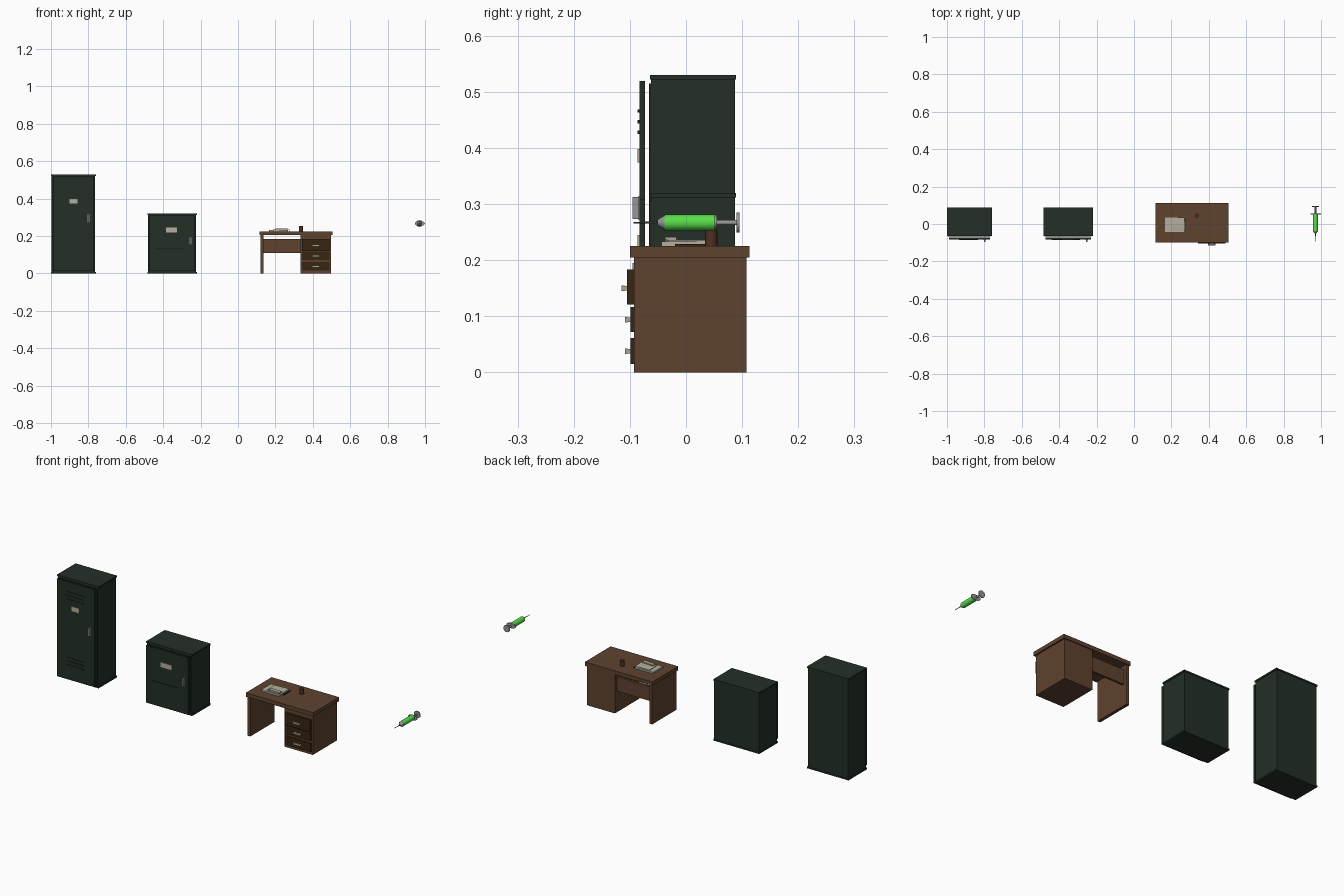
import bpy, math
from mathutils import Matrix

if "Cube" in bpy.data.objects:
    bpy.data.objects.remove(bpy.data.objects["Cube"])


def lin(c):
    c /= 255
    return c / 12.92 if c <= 0.04045 else ((c + 0.055) / 1.055) ** 2.4


def mat(name, r, g, b):
    m = bpy.data.materials.new(name)
    m.diffuse_color = (lin(r), lin(g), lin(b), 1)
    m.use_nodes = True
    m.node_tree.nodes["Principled BSDF"].inputs["Base Color"].default_value = m.diffuse_color
    return m


GREEN = mat("dark green metal", 35, 47, 38)
DARK = mat("dark seam green", 27, 36, 29)
WOOD = mat("brown wood", 95, 66, 47)
DRAWER = mat("dark drawer wood", 56, 37, 18)
BRASS = mat("pale handle metal", 172, 166, 150)
PAPER = mat("paper", 180, 176, 158)
STEEL = mat("steel", 150, 150, 150)
CUP = mat("dark cup brown", 78, 48, 32)
LIQUID = mat("bright green", 88, 222, 74)
NEEDLE = mat("needle grey", 95, 98, 95)


def box(name, x, y, z, material, spin=0):
    """Box from (min, max) ranges, optionally turned about z."""
    bpy.ops.mesh.primitive_cube_add(size=1)
    o = bpy.context.object
    o.name = name
    o.location = [(a + b) / 2 for a, b in (x, y, z)]
    o.data.transform(Matrix.Diagonal([b - a for a, b in (x, y, z)] + [1]))
    o.rotation_euler.z = math.radians(spin)
    o.data.materials.append(material)
    return o


def lathe_y(name, y0, y1, r0, r1, material, sides=24, x=0.97, z=0.267):
    """Cylinder or cone along y."""
    bpy.ops.mesh.primitive_cone_add(vertices=sides, radius1=r0, radius2=r1, depth=y1 - y0,
                                    location=(x, (y0 + y1) / 2, z),
                                    rotation=(-math.pi / 2, 0, 0))
    o = bpy.context.object
    o.name = name
    o.data.materials.append(material)
    bpy.ops.object.shade_smooth_by_angle(angle=math.radians(35))
    return o


def pull_handle(name, x, y, z):
    """Upright door handle: backing plate and grip."""
    box(name + "_plate", (x - 0.007, x + 0.007), (y - 0.002, y), (z - 0.021, z + 0.021), STEEL)
    box(name + "_grip", (x - 0.004, x + 0.004), (y - 0.012, y - 0.002), (z - 0.02, z + 0.02), STEEL)


def cabinet(name, x0, x1, h):
    """Metal cabinet: body, caps, face frame and separate door."""
    box(name + "_body", (x0 + 0.004, x1 - 0.004), (-0.062, 0.087), (0.006, h - 0.006), GREEN)
    box(name + "_top", (x0, x1), (-0.064, 0.089), (h - 0.008, h), GREEN)
    box(name + "_base", (x0, x1), (-0.064, 0.089), (0, 0.008), GREEN)
    box(name + "_face_frame", (x0 + 0.006, x1 - 0.006), (-0.066, -0.06), (0.012, h - 0.015), DARK)
    box(name + "_door", (x0 + 0.012, x1 - 0.01), (-0.083, -0.073), (0.012, h - 0.011), GREEN)


# Tall locker
cabinet("locker", -1.0, -0.76, 0.53)
box("locker_label", (-0.902, -0.858), (-0.086, -0.083), (0.374, 0.398), PAPER)
pull_handle("locker_handle", -0.797, -0.083, 0.293)
for base in (0.085, 0.428):
    for i in range(3):
        z = base + i * 0.019
        box("locker_vent", (-0.935, -0.835), (-0.086, -0.083), (z - 0.003, z + 0.003), GREEN)

# Low cabinet
cabinet("cabinet", -0.485, -0.22, 0.32)
box("cabinet_label", (-0.386, -0.325), (-0.086, -0.083), (0.22, 0.245), PAPER)
pull_handle("cabinet_handle", -0.253, -0.083, 0.175)
box("cabinet_seam", (-0.44, -0.29), (-0.085, -0.083), (0.132, 0.136), DARK)

# Desk
box("desk_top", (0.115, 0.505), (-0.1, 0.113), (0.205, 0.225), WOOD)
box("desk_side_panel", (0.12, 0.136), (-0.093, 0.108), (0, 0.205), WOOD)
box("desk_pedestal", (0.335, 0.497), (-0.093, 0.108), (0, 0.205), WOOD)
box("desk_back_panel", (0.136, 0.335), (0.08, 0.092), (0.11, 0.185), WOOD)
for i, (z0, z1, y) in enumerate(((0.015, 0.061, -0.099), (0.072, 0.117, -0.099), (0.121, 0.183, -0.105))):
    zc = 0.038 + i * 0.056
    box("drawer_front", (0.343, 0.489), (y, -0.093), (z0, z1), DRAWER)
    box("drawer_handle", (0.395, 0.436), (y - 0.01, y - 0.005), (zc - 0.005, zc + 0.005), BRASS)
    for x in (0.397, 0.428):
        box("drawer_handle_post", (x, x + 0.006), (y - 0.006, y), (zc - 0.004, zc + 0.004), BRASS)

# Papers, pen and cup on the desk
box("paper_stack", (0.165, 0.268), (-0.044, 0.036), (0.225, 0.233), PAPER)
box("loose_sheet", (0.19, 0.272), (-0.035, 0.033), (0.233, 0.236), PAPER, 4)
box("small_note", (0.2, 0.265), (-0.036, -0.015), (0.236, 0.241), BRASS, -3)
box("pen", (0.275, 0.279), (-0.02, 0.035), (0.225, 0.229), DRAWER)
cup = lathe_y("cup", -0.014, 0.014, 0.011, 0.011, CUP, 16)
cup.location = (0.336, 0.045, 0.239)
cup.rotation_euler = (0, 0, 0)

# Syringe lying along y
lathe_y("syringe_needle", -0.094, -0.05, 0.0012, 0.002, NEEDLE, 8)
lathe_y("syringe_tip", -0.051, -0.038, 0.005, 0.013, STEEL)
lathe_y("syringe_barrel", -0.038, 0.053, 0.014, 0.014, LIQUID)
flange = lathe_y("syringe_flange", 0.051, 0.055, 0.0135, 0.0135, STEEL)
flange.scale.x = 2.0
flange.location.x = 0.972
lathe_y("syringe_plunger_rod", 0.055, 0.091, 0.0045, 0.0045, STEEL, 12)
lathe_y("syringe_plunger_end", 0.09, 0.095, 0.018, 0.018, STEEL)
